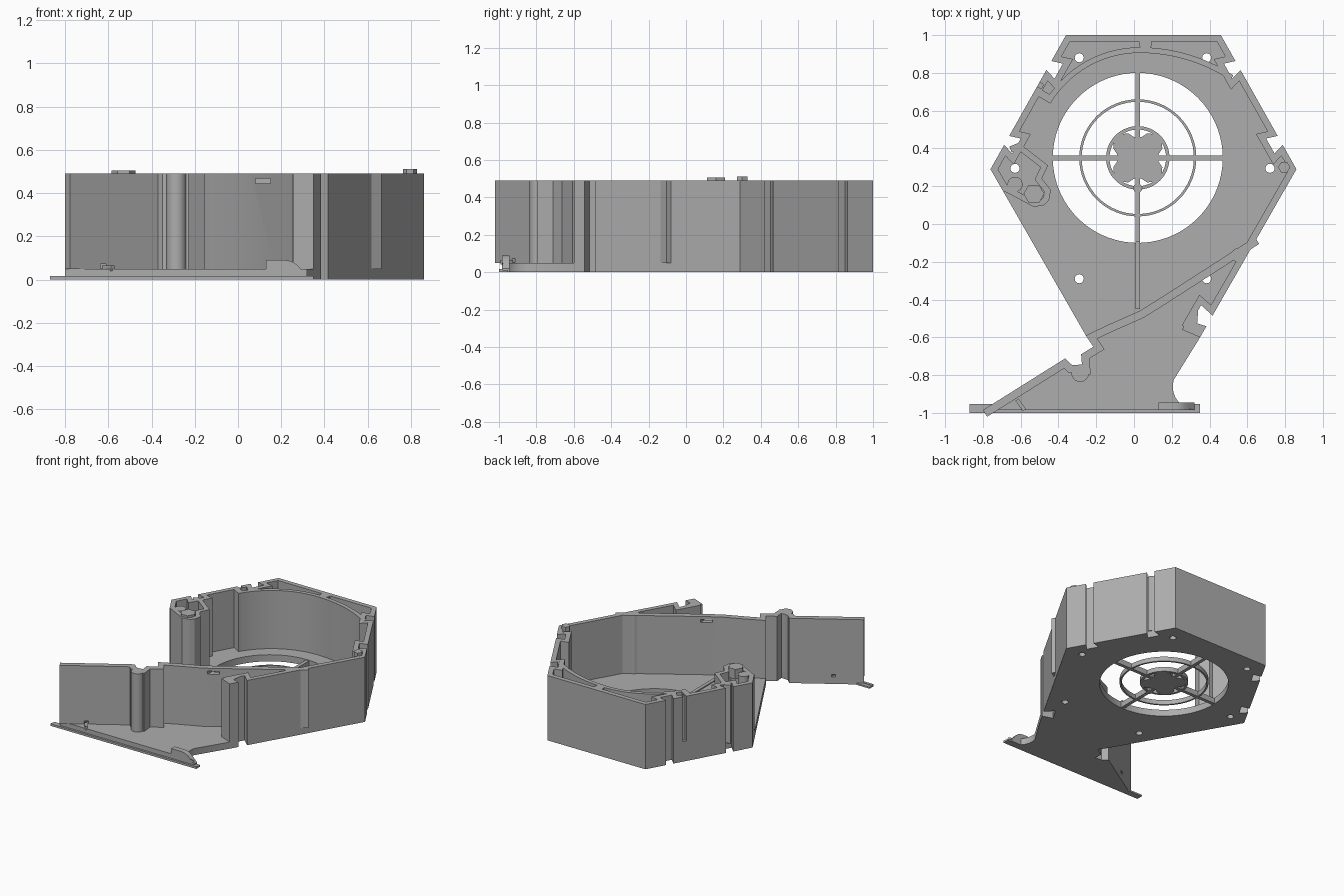
import bpy, bmesh, math
from mathutils import Vector

if "Cube" in bpy.data.objects:
    bpy.data.objects.remove(bpy.data.objects["Cube"])

TOP, FLOOR = 0.49, 0.05
FAN = (0.02, 0.35)
grey = bpy.data.materials.new("plastic_grey")
grey.diffuse_color = (0.42, 0.42, 0.42, 1)
grey.use_nodes = True
grey.node_tree.nodes["Principled BSDF"].inputs["Base Color"].default_value = grey.diffuse_color


def prism(name, pts, z0, z1):
    """Extrude a flat outline between two heights."""
    bm = bmesh.new()
    face = bm.faces.new([bm.verts.new((p[0], p[1], z0)) for p in pts])
    out = bmesh.ops.extrude_face_region(bm, geom=[face])
    vs = [g for g in out["geom"] if isinstance(g, bmesh.types.BMVert)]
    bmesh.ops.translate(bm, vec=(0, 0, z1 - z0), verts=vs)
    bmesh.ops.recalc_face_normals(bm, faces=bm.faces)
    me = bpy.data.meshes.new(name)
    bm.to_mesh(me)
    bm.free()
    ob = bpy.data.objects.new(name, me)
    bpy.context.collection.objects.link(ob)
    me.materials.append(grey)
    return ob


def ribbon(name, pts, thick, z0=FLOOR, z1=TOP):
    """Wall of given thickness grown to the left of a path."""
    ps = [Vector(p) for p in pts]
    dirs = [(b - a).normalized() for a, b in zip(ps, ps[1:])]
    norms = [Vector((-d.y, d.x)) for d in dirs]
    inner = []
    for i, p in enumerate(ps):
        n1, n2 = norms[max(i - 1, 0)], norms[min(i, len(norms) - 1)]
        inner.append(p + (n1 + n2) * thick / max(1 + n1.dot(n2), 0.4))
    return prism(name, ps + inner[::-1], z0, z1)


def circle(c, r, n=32, a0=0.0, a1=2 * math.pi):
    return [(c[0] + r * math.cos(a0 + (a1 - a0) * i / n),
             c[1] + r * math.sin(a0 + (a1 - a0) * i / n)) for i in range(n)]


def bar(name, a, b, width, z0, z1):
    a, b = Vector(a), Vector(b)
    d = (b - a).normalized()
    n = Vector((-d.y, d.x)) * width / 2
    return prism(name, [a - n, b - n, b + n, a + n], z0, z1)


def cut(ob, *cutters):
    for c in cutters:
        m = ob.modifiers.new("cut", 'BOOLEAN')
        m.operation, m.solver, m.object = 'DIFFERENCE', 'EXACT', c
        bpy.context.view_layer.objects.active = ob
        bpy.ops.object.modifier_apply(modifier=m.name)
        bpy.data.objects.remove(c)


def notch(a, b, s, width=0.075, depth=0.06):
    """Dovetail notch centred at distance s along the edge a-b."""
    a, b = Vector(a), Vector(b)
    d = (b - a).normalized()
    n = Vector((-d.y, d.x))
    w = width / 2
    return [a + d * (s - w + 0.01), a + d * (s - w - 0.008) + n * depth,
            a + d * (s + w + 0.008) + n * depth, a + d * (s + w - 0.01)]


# Outer hexagonal path with snap notches, counter-clockwise
low, right, tr = (0.35, -0.6), (0.86, 0.29), (0.46, 1.0)
tl, left = (-0.36, 1.0), (-0.76, 0.29)
outer = ([(0.255, -0.56), low] + notch(low, right, 0.10, 0.085, 0.08) + [right]
         + notch(right, tr, 0.175) + notch(right, tr, 0.63) + [tr, tl]
         + notch(tl, left, 0.185) + notch(tl, left, 0.64) + [left])

# Dividing wall running down to the front left corner
diag = [(0.15, -0.385), (0.03, -0.46), (-0.14, -0.535), (-0.255, -0.59),
        (-0.215, -0.65), (-0.28, -0.69), (-0.275, -0.75), (-0.33, -0.745),
        (-0.365, -0.712), (-0.80, -0.985)]

# Floor plate with fan opening and screw holes
curve = circle((0.33, -0.86), 0.125, 8, math.radians(265), math.radians(150))
floor = prism("floor", outer[1:] + diag[3:] + curve, 0.0, FLOOR)
cut(floor, prism("fan_cut", circle(FAN, 0.45, 72), -0.1, 0.2))
for p in [(-0.29, 0.88), (0.385, 0.88), (-0.63, 0.295), (0.72, 0.295),
          (-0.29, -0.29), (0.385, -0.29)]:
    cut(floor, prism("hole_cut", circle(p, 0.024, 20), -0.1, 0.2))

# Fan grille: hub, rings and spokes
hub = []
for k in range(4):
    a = math.pi / 2 * k
    for u, v in [(0.13, -0.05), (0.11, -0.02), (0.11, 0.02), (0.13, 0.05),
                 (0.125, 0.095), (0.095, 0.125)]:
        hub.append((FAN[0] + u * math.cos(a) - v * math.sin(a),
                    FAN[1] + u * math.sin(a) + v * math.cos(a)))
prism("grille_hub", hub, 0.005, 0.04)
for r, w in ((0.31, 0.013), (0.168, 0.018)):
    ring = prism("grille_ring", circle(FAN, r, 64), 0.005, 0.04)
    cut(ring, prism("ring_cut", circle(FAN, r - w, 64), -0.1, 0.2))
for k in range(4):
    d = Vector((math.cos(k * math.pi / 2), math.sin(k * math.pi / 2)))
    c = Vector(FAN)
    bar("grille_spoke", c + d * 0.105, c + d * 0.46, 0.026, 0.004, 0.045)
bar("cable_rib", (0.02, -0.09), (0.02, -0.45), 0.026, FLOOR - 0.01, FLOOR + 0.008)
prism("grille_boss", circle((0.02, 0.19), 0.024, 20), 0.004, 0.05)

# Outer wall with vertical slot
wall = ribbon("outer_wall", outer, 0.035)
cut(wall, bar("slot_cut", (-0.525, 0.75), (-0.485, 0.727), 0.026, 0.15, 0.6))

# Inner scroll wall
scroll = []
for i in range(37):
    t = i / 36
    a = math.radians(40 + 106 * t)
    r = 0.565 + 0.075 * max(0, 1 - t * 2.2) ** 2 - 0.02 * t
    scroll.append((FAN[0] + r * math.cos(a), FAN[1] + r * math.sin(a)))
ribbon("scroll_wall", scroll, -0.03)
bar("scroll_link", scroll[-1], (-0.51, 0.70), 0.04, FLOOR, TOP)

# Left tower closing the scroll tongue
ribbon("tongue_tower", [(-0.69, 0.175), (-0.53, 0.09), (-0.475, 0.10), (-0.45, 0.125),
                        (-0.44, 0.18), (-0.488, 0.24), (-0.455, 0.31), (-0.61, 0.43),
                        (-0.66, 0.41)], 0.032)
ribbon("tower_side", [left, (-0.69, 0.168)], 0.035)
prism("tower_boss", circle((-0.63, 0.21), 0.04), FLOOR, TOP)
prism("tower_peg", circle((-0.53, 0.16), 0.055, 6), TOP - 0.06, TOP + 0.015)
prism("corner_peg", circle((0.795, 0.3), 0.032, 6), TOP - 0.1, TOP + 0.022)

# Dividing wall with cable slot and screw hole
divider = ribbon("dividing_wall", [(0.64, -0.07)] + diag, 0.042)
cut(divider, prism("slot_cut", [(0.08, -0.6), (0.15, -0.6), (0.15, -0.3), (0.08, -0.3)],
                   0.445, 0.468))
cut(divider, prism("screw_cut", [(-0.635, -0.96), (-0.61, -0.96), (-0.61, -0.8),
                                 (-0.635, -0.8)], 0.052, 0.072))

# Round bosses along the walls
for p, r in [((-0.285, -0.79), 0.046), ((0.55, -0.165), 0.036), ((0.06, 0.955), 0.034)]:
    prism("wall_boss", circle(p, r), FLOOR, TOP)
bar("floor_rib", (-0.62, -0.93), (-0.58, -0.985), 0.02, FLOOR - 0.01, FLOOR + 0.015)

# Front foot lip with raised ends
bar("front_lip", (-0.87, -0.99), (0.35, -0.99), 0.02, 0.0, 0.016)
for x0, x1 in ((-0.87, -0.70), (0.24, 0.35)):
    bar("lip_end", (x0, -0.975), (x1, -0.975), 0.045, 0.0, 0.012)

# Front tab with rounded shoulder and screw hole
tab = prism("front_tab", [(0.13, 0.0), (0.32, 0.0), (0.32, 0.02), (0.295, 0.045), (0.27, 0.072),
                          (0.245, 0.086), (0.22, 0.09), (0.13, 0.09)], 0.945, 0.985)
tab_hole = prism("tab_cut", circle((0.2, 0.06), 0.015, 16), 0.9, 1.1)
for ob in (tab, tab_hole):
    for v in ob.data.vertices:
        x, z, y = v.co
        v.co = (x, -y, z)
    ob.data.flip_normals()
cut(tab, tab_hole)

# Smooth curves, keep edges sharp
bpy.ops.object.select_all(action='DESELECT')
for ob in bpy.context.scene.objects:
    ob.select_set(True)
bpy.context.view_layer.objects.active = floor
bpy.ops.object.shade_smooth_by_angle(angle=math.radians(30))
